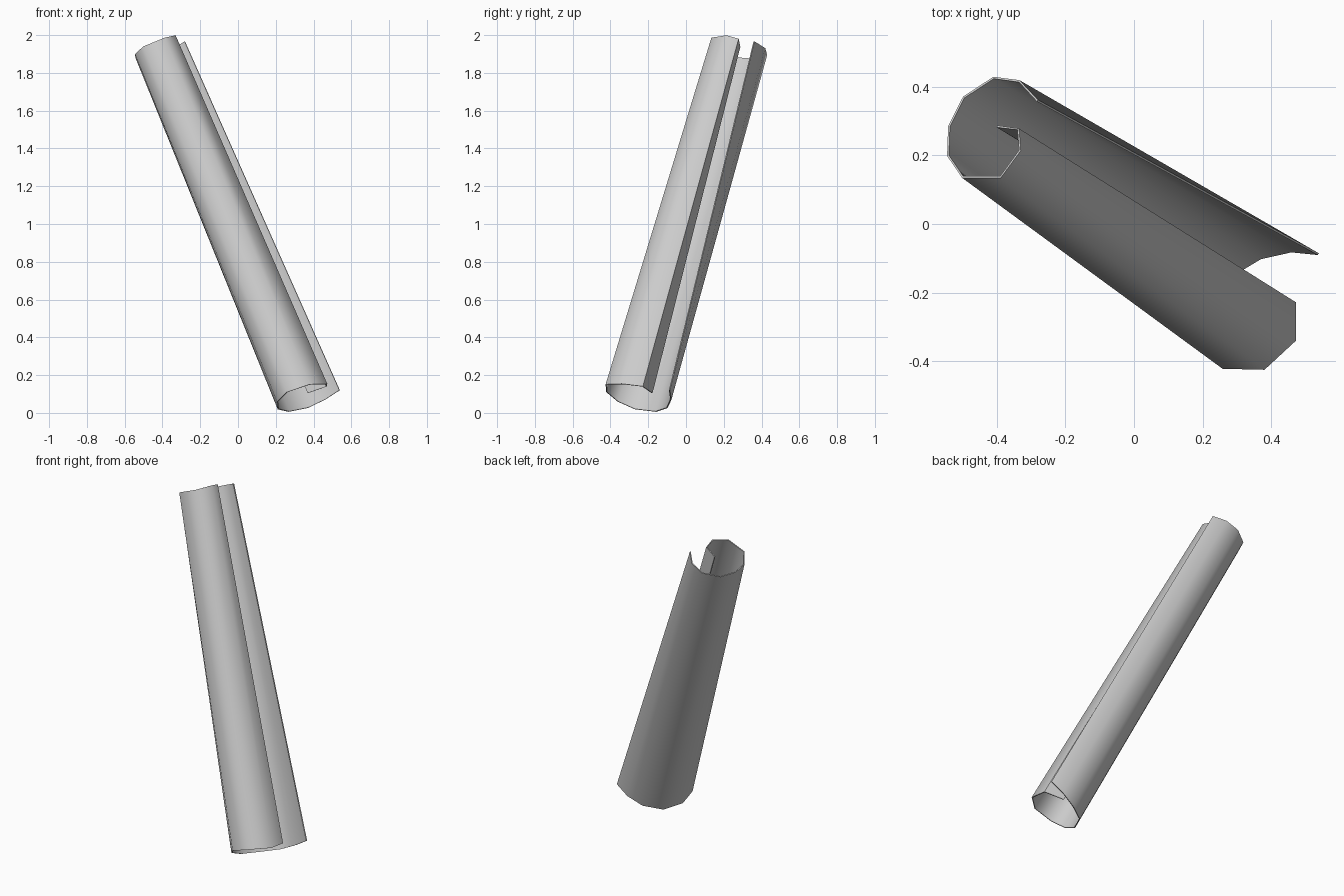
import bpy, math

if "Cube" in bpy.data.objects:
    bpy.data.objects.remove(bpy.data.objects["Cube"])

# Open-seam scroll profile at each end, from outer lip round to the inner curl
bottom = [(.538, -.088, .12), (.46, -.08, .07), (.37, -.10, .027), (.27, -.16, .007),
          (.213, -.27, .02), (.21, -.36, .06), (.26, -.42, .11), (.38, -.423, .15),
          (.47, -.34, .153), (.47, -.23, .14), (.37, -.18, .105)]
top = [(-.282, .36, 1.967), (-.335, .417, 1.931), (-.41, .427, 1.895), (-.497, .37, 1.873),
       (-.54, .285, 1.88), (-.543, .20, 1.90), (-.50, .137, 1.94), (-.39, .137, 1.985),
       (-.333, .215, 1.998), (-.338, .277, 1.98), (-.40, .285, 1.938)]

# Loft the rolled sheet between the two profiles
n = len(bottom)
faces = [(i, i + 1, n + i + 1, n + i) for i in range(n - 1)]
mesh = bpy.data.meshes.new("rolled_sheet")
mesh.from_pydata(bottom + top, [], faces)
sheet = bpy.data.objects.new("rolled_sheet", mesh)
bpy.context.collection.objects.link(sheet)
bpy.context.view_layer.objects.active = sheet
sheet.select_set(True)

# Thin sheet thickness
mod = sheet.modifiers.new("thickness", 'SOLIDIFY')
mod.thickness = 0.006
mod.offset = 0
bpy.ops.object.modifier_apply(modifier=mod.name)

# Smooth roll with crisp rims and curl
bpy.ops.object.shade_smooth_by_angle(angle=math.radians(60))
